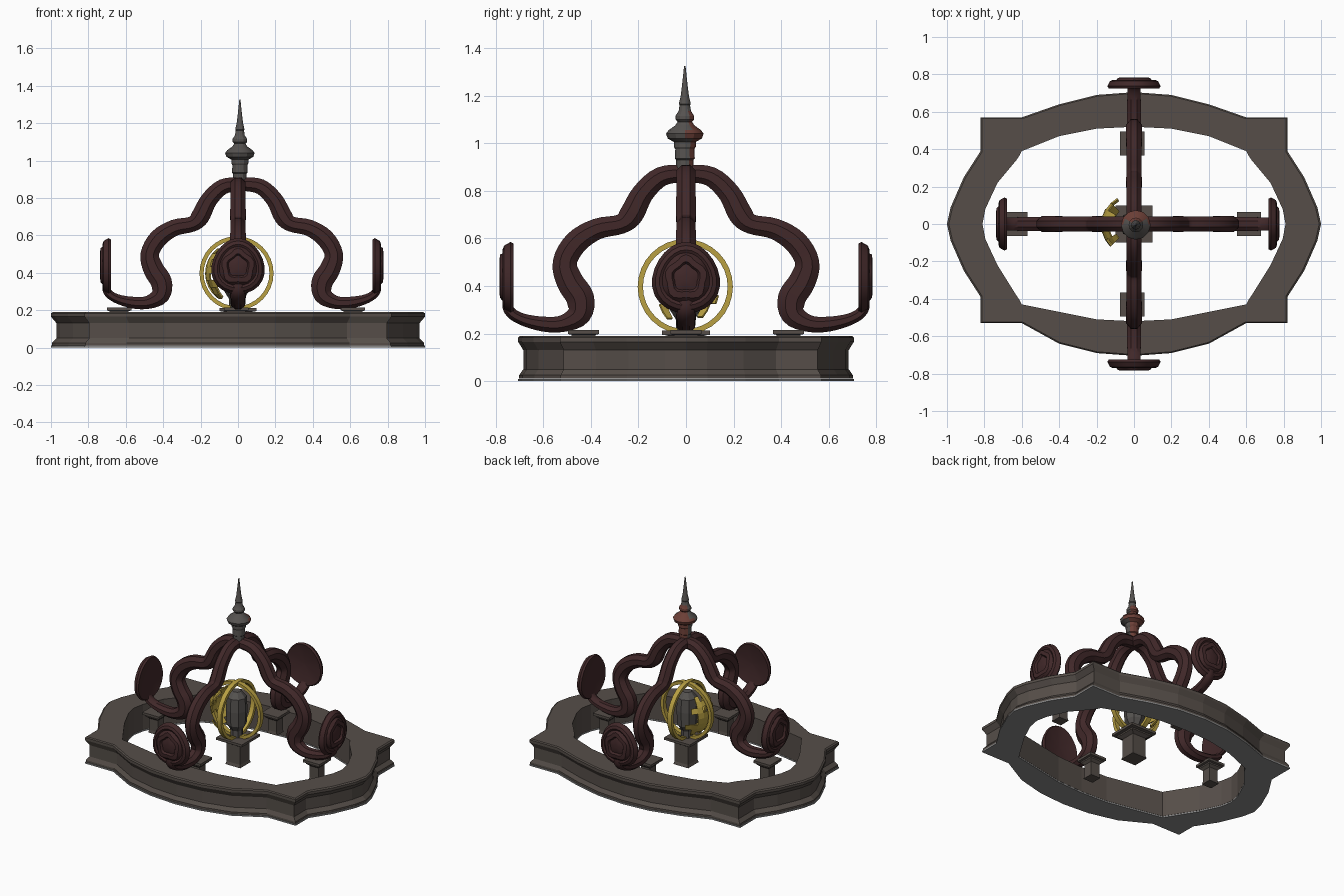
import bpy, bmesh, math, random
from mathutils import Vector, Matrix

if "Cube" in bpy.data.objects:
    bpy.data.objects.remove(bpy.data.objects["Cube"])

def mat(name, c):
    m = bpy.data.materials.new(name)
    m.diffuse_color = (*c, 1)
    m.use_nodes = True
    m.node_tree.nodes["Principled BSDF"].inputs["Base Color"].default_value = m.diffuse_color
    return m

STONE = mat("brown_grey_stone", (.092, .076, .066))
MAROON = mat("dark_maroon", (.052, .021, .022))
GOLD = mat("gold", (.48, .35, .055))
PALE = mat("pale_grey", (.25, .25, .25))
FINIAL = mat("finial_grey", (.092, .085, .08))
RUST = mat("rust_red", (.15, .05, .038))

def finish(bm, name, mats, smooth=None):
    bmesh.ops.recalc_face_normals(bm, faces=bm.faces)
    me = bpy.data.meshes.new(name)
    bm.to_mesh(me)
    bm.free()
    ob = bpy.data.objects.new(name, me)
    bpy.context.collection.objects.link(ob)
    for m in mats:
        me.materials.append(m)
    if smooth:
        bpy.ops.object.select_all(action='DESELECT')
        ob.select_set(True)
        bpy.context.view_layer.objects.active = ob
        bpy.ops.object.shade_smooth_by_angle(angle=math.radians(smooth))
    return ob

def skin(bm, loops, closed=False, caps=True):
    """Bridge equal-length rings of points with quads."""
    rings = [[bm.verts.new(p) for p in lp] for lp in loops]
    n = len(rings[0])
    pairs = list(zip(rings, rings[1:])) + ([(rings[-1], rings[0])] if closed else [])
    for a, b in pairs:
        for i in range(n):
            j = (i + 1) % n
            bm.faces.new((a[i], a[j], b[j], b[i]))
    if caps and not closed:
        bm.faces.new(rings[0])
        bm.faces.new(rings[-1])

# --- base frame outline: (outer x, y, inner x, y), right half top to bottom
def quarter(c, side):
    return [(0, .705, 0, .52), (.2, .69, .2, .51), (.4, .64, .4, .47), (.6, c, .6, side),
            (.82, c, .61, side - .02), (.82, .39, .63, side - .05), (.91, .25, .73, .22),
            (.98, .09, .795, .08)]

upper = quarter(.57, .39)
lower = [(a, -b, c, -d) for a, b, c, d in quarter(.53, .43)]
right = upper + [(1, 0, .81, 0)] + lower[::-1]
outline = right + [(-a, b, -c, d) for a, b, c, d in right[-2:0:-1]]

def frame(name, profile, material):
    loops = [[(a * s, b * s, z) for a, b, _, _ in outline] for z, s in profile]
    loops += [[(c, d, z) for _, _, c, d in outline] for z in (profile[-1][0], profile[0][0])]
    bm = bmesh.new()
    skin(bm, loops, closed=True)
    finish(bm, name, [material])

frame("base_plate", [(0, 1), (.01, 1)], PALE)
frame("base_frame", [(.011, .995), (.025, .995), (.05, .97), (.13, .97), (.165, 1),
                     (.183, 1), (.19, .99)], STONE)

# --- pedestals
def square(x, y, h, z):
    return [(x - h, y - h, z), (x + h, y - h, z), (x + h, y + h, z), (x - h, y + h, z)]

def pedestal(name, x, y, h, z0, top):
    prof = [(.58, z0), (.52, z0 + .02), (.52, top - .045), (.78, top - .03), (.78, top - .02),
            (1, top - .017), (1, top)]
    bm = bmesh.new()
    skin(bm, [square(x, y, h * k, z) for k, z in prof])
    finish(bm, name, [STONE])

pedestal("centre_pedestal", 0, 0, .1, .02, .212)
for nm, x, y in (("left", -.635, 0), ("right", .615, 0), ("front", -.01, -.43), ("back", -.01, .43)):
    pedestal(nm + "_pedestal", x, y, .065, .07, .215)

# --- scrolling arms: (radius, height, half thickness)
PATH = [(0, .875, .036), (.10, .86, .042), (.175, .79, .046), (.222, .70, .05), (.265, .66, .042),
        (.36, .64, .045), (.445, .585, .05), (.492, .50, .05), (.472, .42, .056), (.43, .35, .058),
        (.435, .28, .05), (.50, .242, .036), (.58, .24, .032), (.67, .262, .025),
        (.72, .30, .022), (.73, .36, .015)]

def spline(pts, n=4):
    v = [Vector(p) for p in pts]
    v = [2 * v[0] - v[1]] + v + [2 * v[-1] - v[-2]]
    out = []
    for i in range(1, len(v) - 2):
        a, b, c, d = v[i - 1:i + 3]
        for k in range(n):
            t = k / n
            out.append(.5 * (2 * b + (c - a) * t + (2 * a - 5 * b + 4 * c - d) * t * t
                             + (3 * b - a - 3 * c + d) * t ** 3))
    return out + [v[-2]]

def arm(name, angle, cx, stretch):
    place = Matrix.Translation((cx, 0, 0)) @ Matrix.Rotation(angle, 4, 'Z') \
        @ Matrix.Diagonal((stretch, 1, 1, 1))
    pts = spline(PATH)
    loops = []
    for i, p in enumerate(pts):
        t = pts[min(i + 1, len(pts) - 1)] - pts[max(i - 1, 0)]
        nrm = Vector((-t.y, t.x)).normalized()
        ring = []
        for k in range(8):
            a = math.tau * (k + .5) / 8
            u, w = 1.06 * math.cos(a) * p.z, 1.06 * math.sin(a) * (.03 + .25 * p.z)
            ring.append(place @ Vector((p.x + nrm.x * u, w, p.y + nrm.y * u)))
        loops.append(ring)
    bm = bmesh.new()
    skin(bm, loops)
    finish(bm, name + "_arm", [MAROON], 35)
    # rounded medallion at the tip, stepped rosette outside, dished inside
    prof = [(.05, .715), (.6, .71), (.95, .70), (1, .712), (.9, .738), (.78, .745), (.7, .738),
            (.6, .755), (.42, .758), (.36, .745), (.2, .752), (.04, .752)]
    bm = bmesh.new()
    loops = []
    for s, r in prof:
        ring = []
        for k in range(24):
            a = math.tau * k / 24
            wob = 1 + (.08 * math.cos(5 * a) if .3 < s < .65 else 0)
            ring.append(place @ Vector((r, .142 * s * wob * math.sin(a) * (1 - .14 * math.cos(a)),
                                        .435 + .15 * s * wob * math.cos(a))))
        loops.append(ring)
    skin(bm, loops)
    finish(bm, name + "_medallion", [MAROON], 30)

arm("right", 0, .02, 1)
arm("left", math.pi, .02, 1)
arm("back", math.pi / 2, 0, 1.035)
arm("front", -math.pi / 2, 0, 1.035)

# --- lathed finial, rust coloured on the back
PROF = [(.036, .88), (.036, .93), (.042, .935), (.04, .975), (.046, .985), (.046, 1.005),
        (.072, 1.02), (.079, 1.04), (.068, 1.055), (.04, 1.075), (.03, 1.09), (.039, 1.1),
        (.039, 1.115), (.026, 1.135), (.022, 1.16), (.025, 1.165), (.017, 1.2), (.011, 1.25),
        (.003, 1.325)]
bm = bmesh.new()
skin(bm, [[(.01 + r * math.cos(math.tau * k / 12), -.005 + r * math.sin(math.tau * k / 12), z)
           for k in range(12)] for r, z in PROF])
for f in bm.faces:
    c = f.calc_center_median()
    f.material_index = int(c.y > .012 and c.z < 1.13)
finish(bm, "finial", [FINIAL, RUST], 25)

# --- globe rings: two upright hoops
C = Vector((-.008, -.003, .397))
def hoop(name, angle, ro):
    rot = Matrix.Translation(C) @ Matrix.Rotation(angle, 4, 'Z')
    loops = []
    for k in range(32):
        a = math.tau * k / 32
        loops.append([rot @ Vector((r * math.cos(a), w, r * math.sin(a)))
                      for r, w in ((ro, -.016), (ro, .016), (ro - .022, .016), (ro - .022, -.016))])
    bm = bmesh.new()
    skin(bm, loops, closed=True)
    finish(bm, name, [GOLD], 30)

hoop("globe_hoop_wide", 0, .198)
hoop("globe_hoop_deep", math.pi / 2, .2)

# --- gold land patches on one side of the globe
random.seed(4)
bm = bmesh.new()
bmesh.ops.create_uvsphere(bm, u_segments=24, v_segments=14, radius=.168)
drop = []
for f in bm.faces:
    c = f.calc_center_median()
    if c.x > -.09 or abs(c.y) > .125 or random.random() < .35:
        drop.append(f)
bmesh.ops.delete(bm, geom=drop, context='FACES')
bmesh.ops.translate(bm, verts=bm.verts, vec=C)
land = finish(bm, "globe_land", [GOLD])
sol = land.modifiers.new("thickness", 'SOLIDIFY')
sol.thickness = .008

# --- grey core standing inside the hoops
bm = bmesh.new()
skin(bm, [[(C.x + r * math.cos(math.tau * k / 8), C.y + r * math.sin(math.tau * k / 8), z)
           for k in range(8)] for r, z in ((.04, .212), (.04, .26), (.065, .3), (.07, .4),
                                           (.065, .49), (.03, .53))])
finish(bm, "globe_core", [FINIAL])
